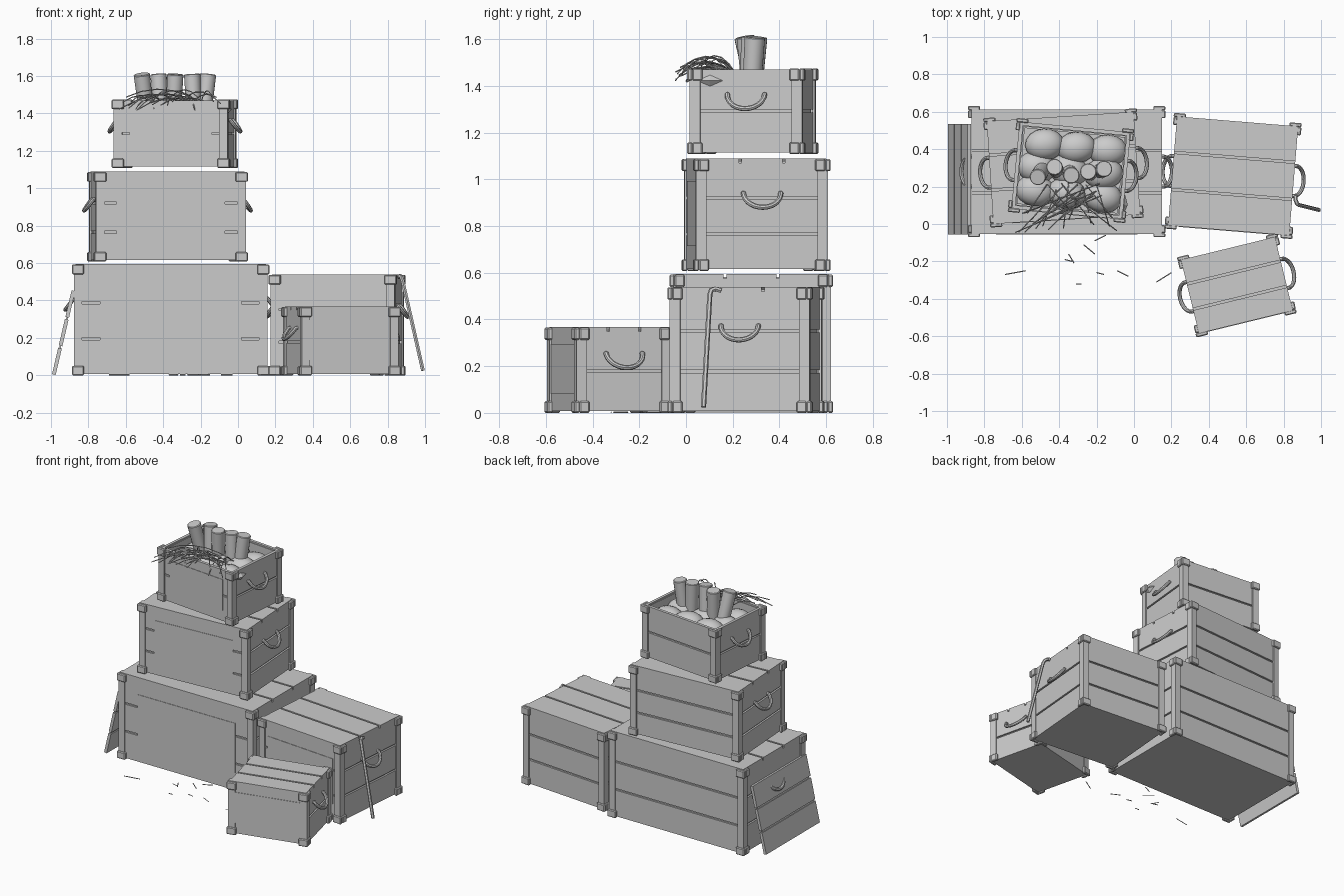
import bpy, bmesh, math, random
from mathutils import Matrix, Vector

if "Cube" in bpy.data.objects:
    bpy.data.objects.remove(bpy.data.objects["Cube"])

random.seed(4)
grey = bpy.data.materials.new("plain_grey")
grey.diffuse_color = (0.6, 0.6, 0.6, 1)
grey.use_nodes = True
grey.node_tree.nodes["Principled BSDF"].inputs["Base Color"].default_value = grey.diffuse_color


def finish(name, bm, matrix=Matrix(), bevel=0, smooth=False):
    me = bpy.data.meshes.new(name)
    bm.to_mesh(me)
    bm.free()
    ob = bpy.data.objects.new(name, me)
    bpy.context.collection.objects.link(ob)
    ob.matrix_world = matrix
    me.materials.append(grey)
    if bevel:
        mod = ob.modifiers.new("bevel", 'BEVEL')
        mod.width, mod.segments = bevel, 1
    if smooth:
        bpy.ops.object.select_all(action='DESELECT')
        ob.select_set(True)
        bpy.context.view_layer.objects.active = ob
        bpy.ops.object.shade_smooth_by_angle(angle=math.radians(40))
    return ob


def box(bm, x0, x1, y0, y1, z0, z1):
    m = Matrix.Translation(((x0 + x1) / 2, (y0 + y1) / 2, (z0 + z1) / 2))
    m = m @ Matrix.Diagonal((abs(x1 - x0), abs(y1 - y0), abs(z1 - z0), 1))
    bmesh.ops.create_cube(bm, size=1, matrix=m)


def tubes(name, paths, radius, res=2, matrix=Matrix(), smooth=True):
    cu = bpy.data.curves.new(name, 'CURVE')
    cu.dimensions = '3D'
    cu.bevel_depth, cu.bevel_resolution, cu.use_fill_caps = radius, res, True
    for path in paths:
        sp = cu.splines.new('POLY')
        sp.points.add(len(path) - 1)
        for p, co in zip(sp.points, path):
            p.co = (*co, 1)
    tmp = bpy.data.objects.new(name + "_path", cu)
    bpy.context.collection.objects.link(tmp)
    dg = bpy.context.evaluated_depsgraph_get()
    me = bpy.data.meshes.new_from_object(tmp.evaluated_get(dg))
    bm = bmesh.new()
    bm.from_mesh(me)
    bpy.data.objects.remove(tmp)
    return finish(name, bm, matrix, smooth=smooth)


T, GAP = 0.02, 0.012     # plank thickness and seam


def bands(lo, hi, n):
    step = (hi - lo + GAP) / n
    return [(lo + i * step, lo + (i + 1) * step - GAP) for i in range(n)]


def crate(name, cx, cy, z, w, d, h, deg, rows, margin=0.13, lid=True):
    M = Matrix.Translation((cx, cy, z)) @ Matrix.Rotation(math.radians(deg), 4, 'Z')
    X, Y = w / 2, d / 2
    top = h - T if lid else h - 0.008
    # plank walls, with a thin lining behind the seams
    bm = bmesh.new()
    for a, b in bands(0.008, top, rows):
        for s in (-1, 1):
            box(bm, -X, X, s * Y, s * (Y - T), a, b)
            box(bm, s * X, s * (X - T), -Y + T, Y - T, a, b)
    for s in (-1, 1):
        box(bm, -X + 0.01, X - 0.01, s * (Y - 0.012), s * (Y - T - 0.004), 0.01, top - 0.01)
        box(bm, s * (X - 0.012), s * (X - T - 0.004), -Y + 0.01, Y - 0.01, 0.01, top - 0.01)
    box(bm, -X + 0.01, X - 0.01, -Y + 0.01, Y - 0.01, 0.008, 0.025)
    finish(name + "_walls", bm, M)
    # plank lid
    if lid:
        bm = bmesh.new()
        for a, b in bands(-Y, Y, 3):
            box(bm, -X, X, a, b, h - T, h)
        box(bm, -X + 0.01, X - 0.01, -Y + 0.01, Y - 0.01, h - T - 0.005, h - 0.012)
        finish(name + "_lid", bm, M)
    # L-shaped corner irons with thicker caps at both ends
    posts, caps = bmesh.new(), bmesh.new()
    for sx in (-1, 1):
        for sy in (-1, 1):
            for bm, arm, out, z0, z1 in ((posts, 0.045, 0.008, 0.02, h - 0.02),
                                         (caps, 0.055, 0.018, 0, 0.05),
                                         (caps, 0.055, 0.018, h - 0.055, h - 0.003)):
                ox, oy = X + out, Y + out
                box(bm, sx * ox, sx * (X - arm + 0.008), sy * oy, sy * (Y - 0.004), z0, z1)
                box(bm, sx * ox, sx * (X - 0.004), sy * (Y - 0.004), sy * (Y - arm + 0.008), z0, z1)
    finish(name + "_corner_irons", posts, M)
    finish(name + "_corner_caps", caps, M, bevel=0.005)
    # drooping end handles
    paths = []
    for s in (-1, 1):
        arc = [(0.08 * math.cos(t), math.sin(t)) for t in (math.pi * i / 14 for i in range(15))]
        paths.append([(s * (X - 0.004), 0.08, 0.69 * h)]
                     + [(s * (X + 0.008 + 0.045 * o), y, 0.69 * h - 0.06 * o) for y, o in arc]
                     + [(s * (X - 0.004), -0.08, 0.69 * h)])
    tubes(name + "_handles", paths, 0.011, 2, M)
    # flat panel on the front
    bm = bmesh.new()
    box(bm, -X + margin * w, X - margin * w, -Y - 0.003, -Y + 0.004, 0.22 * h, 0.8 * h)
    finish(name + "_front_panel", bm, M)
    return M


crate("large_crate", -0.36, 0.28, 0, 1.02, 0.665, 0.595, 0, 3)
crate("right_crate", 0.53, 0.257, 0, 0.65, 0.585, 0.54, -4.7, 3, 0.09)
crate("small_crate", 0.55, -0.327, 0, 0.517, 0.405, 0.368, 13.7, 2, 0.07)
crate("middle_crate", -0.377, 0.30, 0.608, 0.787, 0.55, 0.482, 3.7, 3)
ME = crate("open_crate", -0.337, 0.286, 1.108, 0.596, 0.468, 0.37, -5.5, 2, lid=False)

# soft packing mounds inside the open crate
bm = bmesh.new()
for i in range(3):
    for j in range(3):
        pos = ((i - 1) * 0.17 + random.uniform(-.02, .02), (j - 1) * 0.125, 0.275 + random.uniform(-.01, .01))
        rot = Matrix.Rotation(random.uniform(-.3, .3), 4, 'Z')
        bmesh.ops.create_uvsphere(bm, u_segments=16, v_segments=10, radius=1,
                                  matrix=Matrix.Translation(pos) @ rot @ Matrix.Diagonal((0.105, 0.085, 0.075, 1)))
box(bm, -0.27, 0.27, -0.205, 0.205, 0.02, 0.26)
finish("packing", bm, ME, smooth=True)

# leaning cylinders: top centre (x, y) and lean
bm = bmesh.new()
for x, y, lx, ly in ((-0.515, 0.25, -0.03, -0.05), (-0.425, 0.305, -0.012, 0.02), (-0.335, 0.26, 0.012, -0.02),
                     (-0.245, 0.28, -0.012, 0.01), (-0.16, 0.295, 0.025, 0.015)):
    topp, low = Vector((x, y, 1.61)), Vector((x - lx, y - ly, 1.37))
    axis = topp - low
    m = Matrix.Translation((topp + low) / 2) @ axis.to_track_quat('Z', 'Y').to_matrix().to_4x4()
    bmesh.ops.create_cone(bm, cap_ends=True, segments=16, radius1=0.04, radius2=0.044,
                          depth=axis.length, matrix=m)
finish("cylinders", bm, bevel=0.004, smooth=True)

# straw spilling over the front of the open crate
paths = []
for i in range(24):
    a = Vector((random.uniform(-0.48, -0.16), random.uniform(0.12, 0.22), 1.45))
    b = Vector((random.uniform(-0.64, -0.09), random.uniform(-0.05, 0.06), random.uniform(1.41, 1.49)))
    k = a.lerp(b, 0.5) + Vector((0, 0, random.uniform(0.06, 0.15)))
    paths.append([a * (1 - t) ** 2 + k * 2 * t * (1 - t) + b * t * t for t in (0, .2, .4, .6, .8, 1)])
tubes("straw", paths, 0.003, 0, smooth=False)

# stray straw on the ground
ground = ((-.69, -.27, -.58, -.25), (-.37, -.19, -.33, -.2), (-.35, -.16, -.32, -.21), (-.31, -.32, -.28, -.32),
          (-.27, -.11, -.21, -.16), (-.21, -.09, -.15, -.06), (-.2, -.26, -.16, -.27), (-.09, -.25, -.03, -.28),
          (.12, -.31, .2, -.26))
tubes("ground_straw", [[(a, b, 0.003), (c, d, 0.003)] for a, b, c, d in ground], 0.003, 0, smooth=False)

# small diamond chip on the open crate's right end
bm = bmesh.new()
bmesh.ops.create_uvsphere(bm, u_segments=4, v_segments=2, radius=1,
                          matrix=Matrix.Translation((0.3, -0.155, 0.315)) @ Matrix.Diagonal((0.02, 0.055, 0.024, 1)))
finish("diamond_chip", bm, ME)

# loose plank lid leaning on the left
L = math.hypot(0.105, 0.45)
M = Matrix.Translation((-0.985, 0.24, 0.002)) @ Matrix.Rotation(math.atan2(0.105, 0.45), 4, 'Y')
bm = bmesh.new()
for a, b in bands(0.002, L, 3):
    box(bm, -0.01, 0.01, -0.295, 0.295, a, b)
box(bm, -0.004, 0.004, -0.285, 0.285, 0.01, L - 0.01)
finish("loose_lid", bm, M)

# crowbar leaning on the right
tubes("crowbar", [[(0.862, 0.15, 0.523), (0.865, 0.125, 0.531), (0.872, 0.108, 0.525), (0.88, 0.102, 0.505),
                   (0.989, 0.075, 0.025)]], 0.011, 1)
